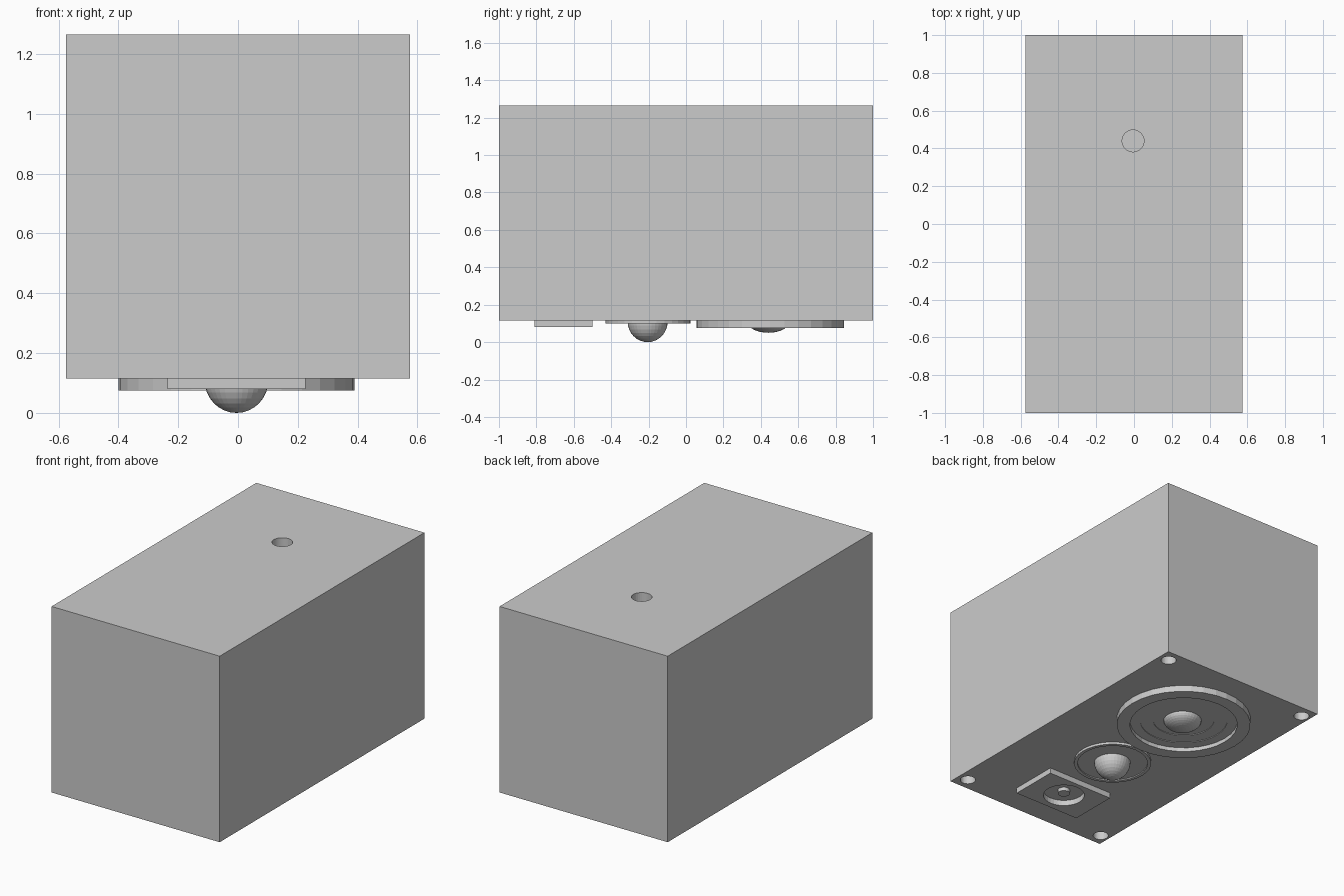
import bpy, bmesh, math

if "Cube" in bpy.data.objects:
    bpy.data.objects.remove(bpy.data.objects["Cube"])

SEG = 32
CX = -0.005      # drivers sit very slightly off centre
BASE = 0.115     # baffle plane (faces down)


def finish(name, bm):
    bmesh.ops.recalc_face_normals(bm, faces=bm.faces)
    me = bpy.data.meshes.new(name)
    bm.to_mesh(me)
    bm.free()
    ob = bpy.data.objects.new(name, me)
    bpy.context.collection.objects.link(ob)
    return ob


def box(name, x0, x1, y0, y1, z0, z1):
    bm = bmesh.new()
    bmesh.ops.create_cube(bm, size=1)
    for v in bm.verts:
        v.co.x = x0 if v.co.x < 0 else x1
        v.co.y = y0 if v.co.y < 0 else y1
        v.co.z = z0 if v.co.z < 0 else z1
    return finish(name, bm)


def lathe(name, x, y, profile):
    """Revolve (radius, z) points; both ends lie on the axis."""
    bm = bmesh.new()
    vs = [bm.verts.new((r, 0, z)) for r, z in profile]
    es = [bm.edges.new(p) for p in zip(vs, vs[1:])]
    bmesh.ops.spin(bm, geom=vs + es, cent=(0, 0, 0), axis=(0, 0, 1),
                   angle=2 * math.pi, steps=SEG)
    bmesh.ops.remove_doubles(bm, verts=bm.verts, dist=1e-5)
    bmesh.ops.translate(bm, verts=bm.verts, vec=(x, y, 0))
    return finish(name, bm)


def cylinder(name, x, y, r, z0, z1):
    return lathe(name, x, y, [(0, z0), (r, z0), (r, z1), (0, z1)])


def dome(name, y, r, height, z):
    pts = [(r * math.cos(a), z - height * math.sin(a))
           for a in (i * math.pi / 16 for i in range(8))]
    return lathe(name, CX, y, [(0, z)] + pts + [(0, z - height)])


def cut(target, cutters):
    for c in cutters:
        c.hide_render = True
        m = target.modifiers.new("cut", 'BOOLEAN')
        m.operation = 'DIFFERENCE'
        m.solver = 'EXACT'
        m.object = c
        bpy.context.view_layer.objects.active = target
        bpy.ops.object.modifier_apply(modifier=m.name)
        bpy.data.objects.remove(c)


# Cabinet with corner mounting holes below and a port on top
cabinet = box("cabinet", -0.575, 0.575, -1, 1, BASE, 1.265)
holes = [cylinder("corner_hole", CX + sx * 0.512, sy * 0.922, 0.045, 0.0, BASE + 0.1)
         for sx in (-1, 1) for sy in (-1, 1)]
holes.append(cylinder("port_hole", CX, 0.44, 0.058, 1.115, 1.4))
cut(cabinet, holes)

# Woofer: thick rim, recessed stepped cone, dust cap
lathe("woofer", CX, 0.45, [(0, 0.12), (0.395, 0.12), (0.395, 0.075),
                           (0.317, 0.075), (0.317, 0.1), (0.257, 0.1),
                           (0.257, 0.104), (0.18, 0.104), (0.18, 0.108),
                           (0, 0.108)])
dome("woofer_dust_cap", 0.44, 0.112, 0.059, 0.109)

# Tweeter: thin rim and hemispherical dome
lathe("tweeter", CX, -0.2025, [(0, 0.12), (0.2275, 0.12), (0.2275, 0.1),
                               (0.207, 0.1), (0.207, 0.107), (0, 0.107)])
dome("tweeter_dome", -0.205, 0.107, 0.11, 0.11)

# Terminal plate with round recess and centre pin
plate = box("terminal_plate", -0.235, 0.225, -0.81, -0.5, 0.08, 0.12)
cut(plate, [cylinder("plate_recess", CX, -0.65, 0.121, 0.0, 0.2)])
cylinder("terminal_pin", CX, -0.65, 0.036, 0.092, 0.12)

# Stand the model exactly on the ground
low = min(v.co.z for o in bpy.data.objects for v in o.data.vertices)
for o in bpy.data.objects:
    for v in o.data.vertices:
        v.co.z -= low
